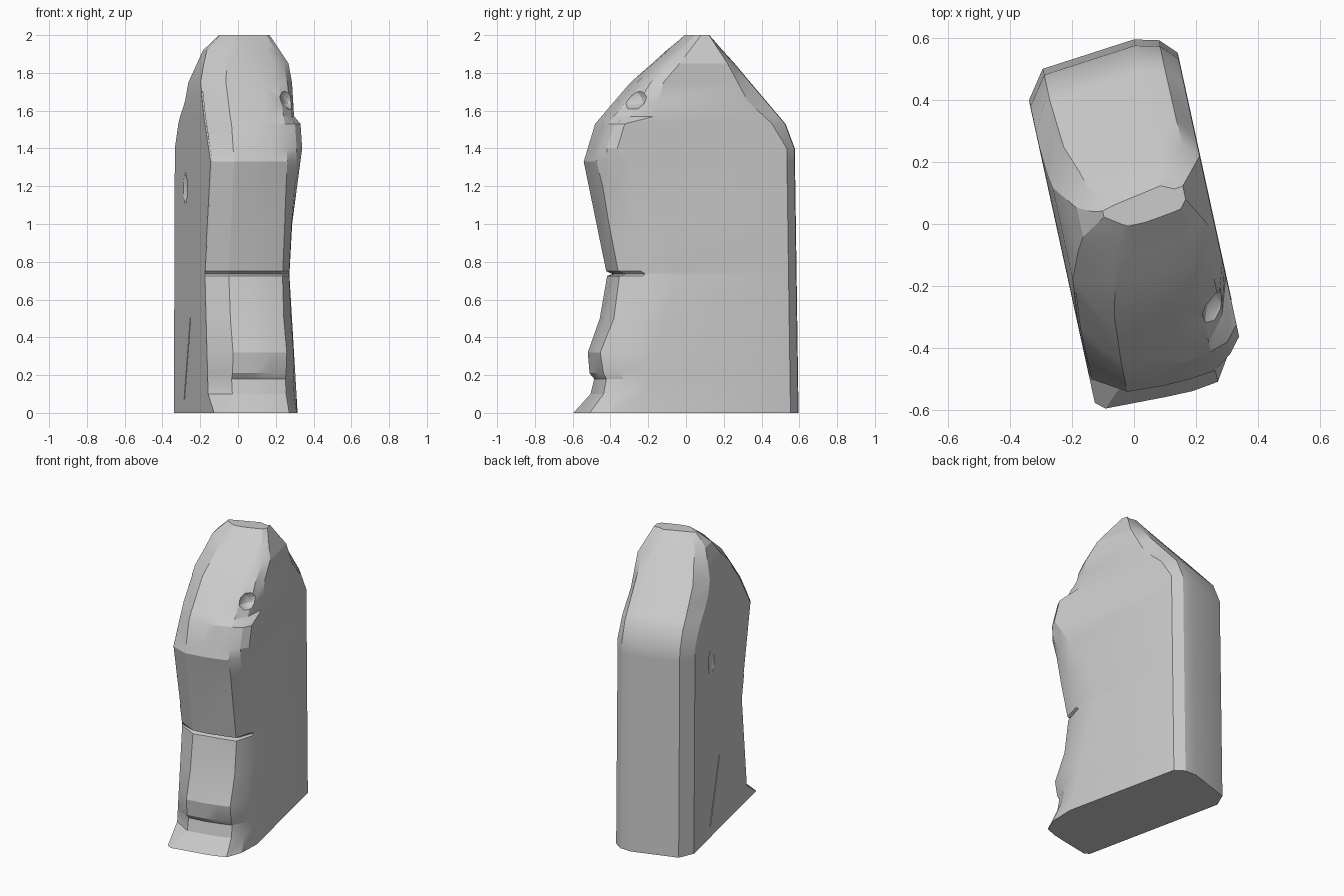
import bpy, bmesh, random
from mathutils import Vector

if "Cube" in bpy.data.objects:
    bpy.data.objects.remove(bpy.data.objects["Cube"])

random.seed(4)
U, V = Vector((.976, .213, 0)), Vector((-.213, .977, 0))  # stone is turned in plan

# Side profiles as (height, offset)
front = [(0, -.56), (.1, -.485), (.18, -.465), (.21, -.49), (.32, -.5), (.5, -.435),
         (.725, -.395), (.735, -.365), (.75, -.4), (1.33, -.522), (1.53, -.46),
         (1.75, -.27), (2, .005)]
left_end = [(0, -.53), (.1, -.38), (.73, -.3), (1.33, -.45), (1.57, -.28), (1.85, -.04), (2, .05)]
right_end = [(0, -.3), (.73, -.1), (1, -.17), (1.4, -.42), (1.53, -.38), (1.57, -.22),
             (1.75, -.17), (2, .05)]
back = [(0, .59), (1.4, .57), (1.53, .52), (2, .11)]
left = [(0, -.247), (1.57, -.246), (1.75, -.232), (1.92, -.17), (2, -.09)]
right = [(0, .256), (1.85, .254), (2, .18)]
chamfer = [(0, .09), (1.4, .09), (1.65, .16), (2, .02)]


def at(curve, z):
    for (z0, a), (z1, b) in zip(curve, curve[1:]):
        if z <= z1:
            return a + (b - a) * (z - z0) / (z1 - z0)
    return curve[-1][1]


def place(u, v, z):
    return U * u + V * v + Vector((0, 0, z))


def section(z):
    f, l, r, b, ul, ur, c = (at(p, z) for p in
                             (front, left_end, right_end, back, left, right, chamfer))
    k = min(1, (ur - ul) / .5)
    corner = (.03 if z < .08 else .11) * k
    j = lambda: random.uniform(-.007, .007) if .1 < z < 1.9 else 0
    pts = [(ul, l), (ul + corner, f + .005), (-.02 + j(), f + j()), (.07 * k, f + j()),
           (ur - .1 * k, f + .012 + j()), (ur - .04 * k, f * .6 + r * .4), (ur, r),
           (ur, max(b - .8 * c, r + .02)), (ur - .05 * k, b - .02), (ur - .13 * k, b),
           (ul + .065 * k, b - .03), (ul, max(b - .03 - c, l + .02))]
    return [place(u, v, z) for u, v in pts]


# Main stone, lofted through its horizontal sections
heights = sorted({z for z, _ in front + right_end + left} | {1.2, 1.65, 1.85, 1.97})
bm = bmesh.new()
rings = [[bm.verts.new(p) for p in section(z)] for z in heights]
n = len(rings[0])
for a, b in zip(rings, rings[1:]):
    for i in range(n):
        bm.faces.new((a[i], a[(i + 1) % n], b[(i + 1) % n], b[i]))
bm.faces.new(rings[0][::-1])
bm.faces.new(rings[-1])
bmesh.ops.recalc_face_normals(bm, faces=bm.faces)
mesh = bpy.data.meshes.new("standing_stone")
bm.to_mesh(mesh)
bm.free()
stone = bpy.data.objects.new("standing_stone", mesh)
bpy.context.collection.objects.link(stone)


def carve(cutter):
    cutter.hide_render = True
    bpy.context.view_layer.objects.active = stone
    mod = stone.modifiers.new("carve", 'BOOLEAN')
    mod.operation, mod.solver, mod.object = 'DIFFERENCE', 'EXACT', cutter
    bpy.ops.object.modifier_apply(modifier=mod.name)
    bpy.data.objects.remove(cutter)


def groove(p, q):
    d = q - p
    bpy.ops.mesh.primitive_cylinder_add(vertices=4, radius=.009, depth=d.length,
                                        location=(p + q) / 2,
                                        rotation=d.to_track_quat('Z', 'Y').to_euler())
    carve(bpy.context.object)


def scoop(centre, size):
    bpy.ops.mesh.primitive_ico_sphere_add(subdivisions=2, radius=1, location=centre,
                                          rotation=(0, 0, .215))
    bpy.context.object.scale = size
    carve(bpy.context.object)


# Crack along the left front edge
crack = [place(at(left, z), at(left_end, z), z) for z in (.88, 1.1, 1.33, 1.57, 1.7)]
for p, q in zip(crack, crack[1:]):
    groove(p, q)

# Slit and shallow pit on the left face, chip on the upper right edge
groove(place(-.25, .21, .07), place(-.25, .06, .5))
scoop(place(-.252, .19, 1.19), (.02, .05, .09))
scoop(place(.23, -.345, 1.67), (.08, .09, .07))

# Centre on the origin and shade
xs = [v.co.x for v in stone.data.vertices]
ys = [v.co.y for v in stone.data.vertices]
shift = Vector((min(xs) + max(xs), min(ys) + max(ys), 0)) / 2
for v in stone.data.vertices:
    v.co -= shift
bpy.ops.object.select_all(action='DESELECT')
stone.select_set(True)
bpy.context.view_layer.objects.active = stone
bpy.ops.object.shade_smooth_by_angle(angle=.4)
